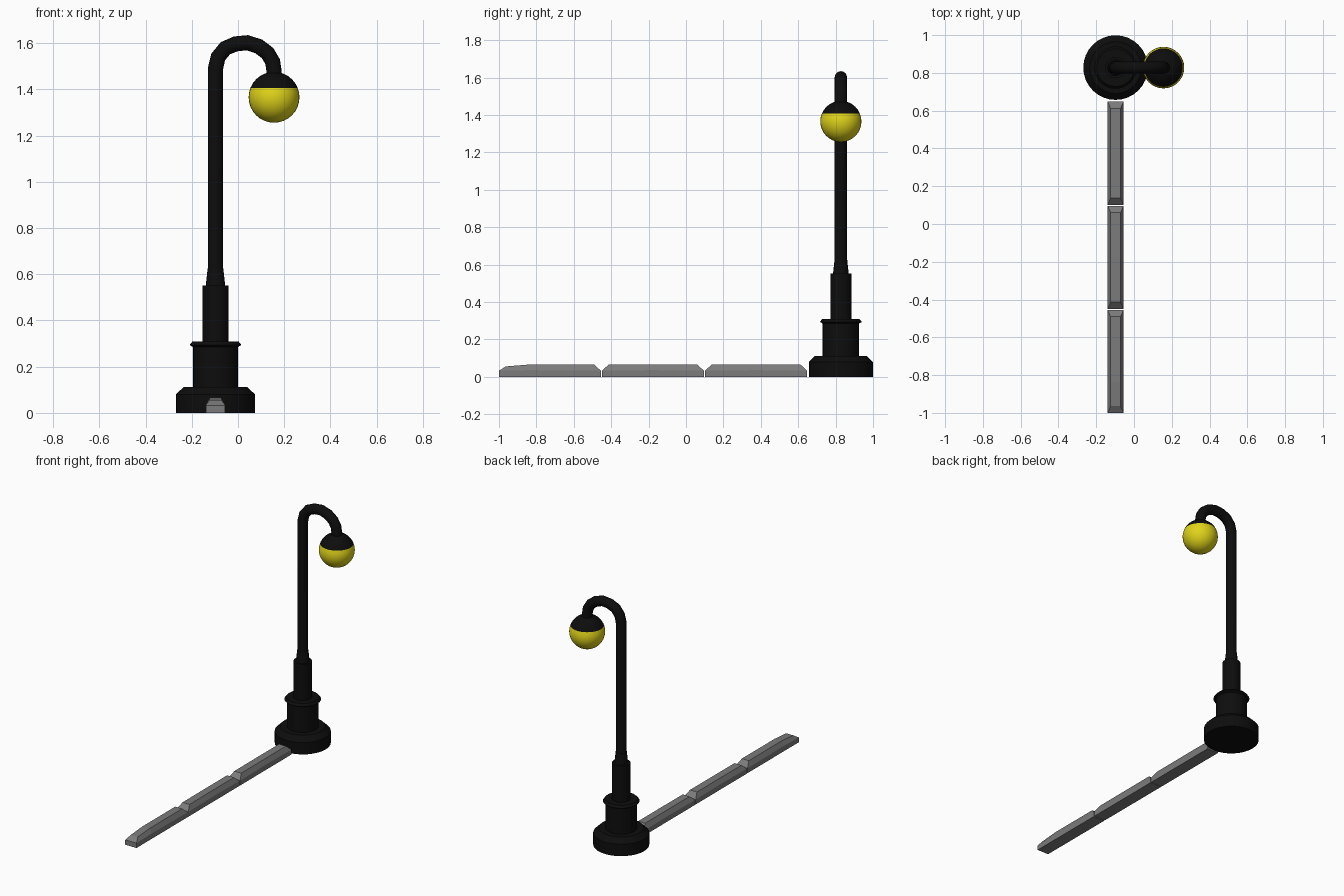
import bpy, bmesh, math
from mathutils import Matrix

if "Cube" in bpy.data.objects:
    bpy.data.objects.remove(bpy.data.objects["Cube"])

PX, PY = -0.0975, 0.828      # pole axis
LX, LZ, LR = 0.156, 1.366, 0.11   # lamp globe


def material(name, rgb):
    m = bpy.data.materials.new(name)
    m.diffuse_color = (*rgb, 1)
    m.use_nodes = True
    m.node_tree.nodes["Principled BSDF"].inputs["Base Color"].default_value = m.diffuse_color
    return m


black = material("black iron", (0.004, 0.004, 0.004))
yellow = material("yellow glass", (0.75, 0.66, 0.01))
grey = material("grey stone", (0.2, 0.2, 0.2))


def make_object(name, bm, mats, smooth=True):
    bmesh.ops.recalc_face_normals(bm, faces=bm.faces[:])
    me = bpy.data.meshes.new(name)
    bm.to_mesh(me)
    bm.free()
    ob = bpy.data.objects.new(name, me)
    bpy.context.collection.objects.link(ob)
    for m in mats:
        me.materials.append(m)
    if smooth:
        bpy.ops.object.select_all(action='DESELECT')
        bpy.context.view_layer.objects.active = ob
        ob.select_set(True)
        bpy.ops.object.shade_smooth_by_angle(angle=math.radians(30))
    return ob


def lathe(name, profile, n=32):
    """Closed solid turned about the pole axis from (radius, z) pairs."""
    bm = bmesh.new()
    rings = [[bm.verts.new((PX + r * math.cos(2 * math.pi * i / n),
                            PY + r * math.sin(2 * math.pi * i / n), z))
              for i in range(n)] for r, z in profile]
    for a, b in zip(rings, rings[1:]):
        for i in range(n):
            j = (i + 1) % n
            bm.faces.new((a[i], a[j], b[j], b[i]))
    bm.faces.new(rings[0])
    bm.faces.new(rings[-1])
    return make_object(name, bm, [black])


# Stepped foot and column
lathe("base_foot", [(0.171, 0), (0.171, 0.08), (0.137, 0.113), (0.097, 0.113),
                    (0.097, 0.285), (0.112, 0.294), (0.1, 0.309), (0.056, 0.309),
                    (0.056, 0.552), (0.042, 0.552), (0.034, 0.625)])

# Pole with bent arm
path = [(PX, 0.6), (PX, 1.49), (-0.086, 1.54), (-0.055, 1.578), (-0.01, 1.597),
        (0.04, 1.602), (0.09, 1.586), (0.128, 1.557), (0.15, 1.52), (LX, 1.48), (LX, 1.44)]
cu = bpy.data.curves.new("pole_arm", 'CURVE')
cu.dimensions = '3D'
cu.bevel_depth = 0.033
cu.bevel_resolution = 6
cu.use_fill_caps = True
sp = cu.splines.new('POLY')
sp.points.add(len(path) - 1)
for p, (x, z) in zip(sp.points, path):
    p.co = (x, PY, z, 1)
cu.materials.append(black)
arm = bpy.data.objects.new("pole_arm", cu)
bpy.context.collection.objects.link(arm)
bpy.ops.object.select_all(action='DESELECT')
bpy.context.view_layer.objects.active = arm
arm.select_set(True)
bpy.ops.object.convert(target='MESH')
bpy.ops.object.shade_smooth_by_angle(angle=math.radians(30))

# Lamp globe: cut at the cap line, black above and yellow below
bm = bmesh.new()
bmesh.ops.create_uvsphere(bm, u_segments=32, v_segments=16, radius=LR,
                          matrix=Matrix.Translation((LX, PY, LZ)))
CAP = 1.407
bmesh.ops.bisect_plane(bm, geom=bm.verts[:] + bm.edges[:] + bm.faces[:],
                       plane_co=(0, 0, CAP), plane_no=(0, 0, 1))
for f in bm.faces:
    f.material_index = 0 if f.calc_center_median().z > CAP else 1
make_object("lamp_globe", bm, [black, yellow])


# Kerb stones with chamfered tops
def kerb(name, y0, y1, inset=0.036, ymid=None, z_end=0.065):
    bm = bmesh.new()
    ymid = (y0 + y1) / 2 if ymid is None else ymid
    rings = []
    for hw, d, zs in ((0.042, 0, (0, 0, 0)), (0.042, 0, (0.033, 0.036, 0.033)),
                      (0.026, inset, (z_end, 0.066, 0.066))):
        ys = (y0 + d, ymid, y1 - d)
        rings.append([bm.verts.new((PX - hw, y, z)) for y, z in zip(ys, zs)] +
                     [bm.verts.new((PX + hw, y, z)) for y, z in reversed(list(zip(ys, zs)))])
    for a, b in zip(rings, rings[1:]):
        for i in range(6):
            j = (i + 1) % 6
            bm.faces.new((a[i], a[j], b[j], b[i]))
    for r in (rings[0], rings[-1]):
        bm.faces.new((r[0], r[1], r[4], r[5]))
        bm.faces.new((r[1], r[2], r[3], r[4]))
    make_object(name, bm, [grey], smooth=False)


kerb("kerb_stone_front", -1.0, -0.455, ymid=-0.84, z_end=0.056)
kerb("kerb_stone_middle", -0.45, 0.096)
kerb("kerb_stone_back", 0.101, 0.648)
